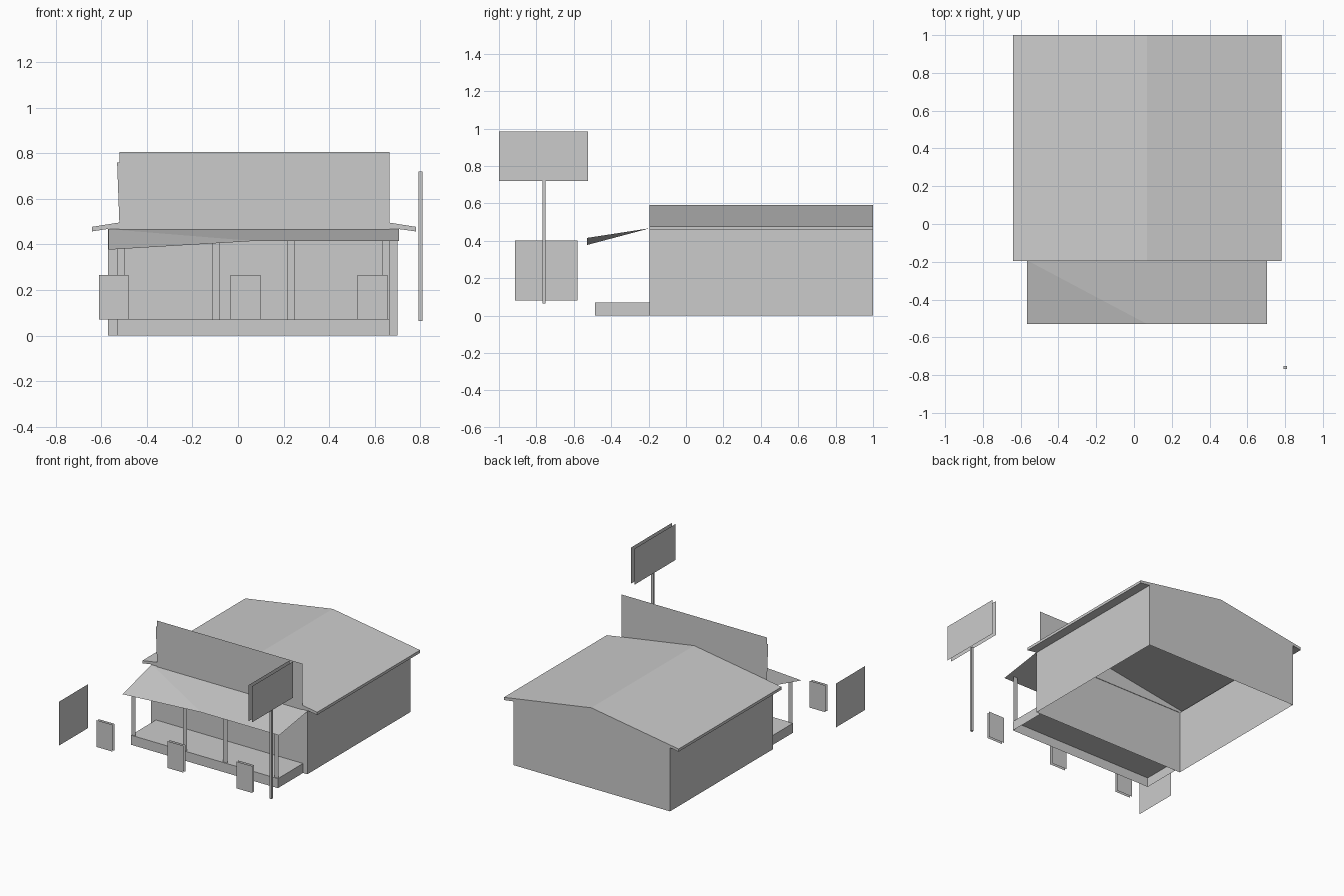
import bpy

if "Cube" in bpy.data.objects:
    bpy.data.objects.remove(bpy.data.objects["Cube"])


def mesh(name, verts, faces):
    me = bpy.data.meshes.new(name)
    me.from_pydata(verts, [], faces)
    me.update()
    ob = bpy.data.objects.new(name, me)
    bpy.context.collection.objects.link(ob)
    return ob


def panel_y(name, x0, x1, z0, z1, y):
    """Flat sheet facing the front."""
    return mesh(name, [(x0, y, z0), (x1, y, z0), (x1, y, z1), (x0, y, z1)], [(0, 1, 2, 3)])


def panel_x(name, y0, y1, z0, z1, x):
    """Flat sheet facing the side."""
    return mesh(name, [(x, y0, z0), (x, y1, z0), (x, y1, z1), (x, y0, z1)], [(0, 1, 2, 3)])


def box(name, lo, hi, skip=()):
    v = [(x, y, z) for x in (lo[0], hi[0]) for y in (lo[1], hi[1]) for z in (lo[2], hi[2])]
    f = {"left": (0, 1, 3, 2), "right": (4, 6, 7, 5), "front": (0, 4, 5, 1),
         "back": (2, 3, 7, 6), "bottom": (0, 2, 6, 4), "top": (1, 5, 7, 3)}
    return mesh(name, v, [q for k, q in f.items() if k not in skip])


# Building shell: gable section with overhanging eaves, open underneath
section = [(-.57, 0), (-.57, .468), (-.64, .457), (-.64, .477), (.07, .59),
           (.78, .477), (.78, .457), (.70, .468), (.70, 0)]
n = len(section)
verts = [(x, y, z) for y in (-.195, 1.0) for x, z in section]
faces = [(i, i + n, i + n + 1, i + 1) for i in range(n - 1)]
faces += [tuple(range(n)), tuple(range(2 * n - 1, n - 1, -1))]
mesh("building_shell", verts, faces)

# False front above the porch, with a slightly crooked backing sheet
panel_y("false_front", -.52, .665, .45, .805, -.2)
mesh("false_front_backing",
     [(-.52, -.197, .49), (.66, -.197, .49), (.66, -.197, .76), (-.53, -.197, .76)],
     [(0, 1, 2, 3)])

# Porch deck, open underneath and against the wall
box("porch_deck", (-.53, -.487, 0), (.665, -.195, .07), skip=("bottom", "back"))

# Sagging porch roof sheet
mesh("porch_roof",
     [(-.567, -.192, .467), (.705, -.192, .467), (.705, -.53, .415),
      (.07, -.53, .415), (-.567, -.53, .377)],
     [(0, 4, 3), (0, 3, 2, 1)])

# Flat porch posts
for i, (x, top) in enumerate([(-.53, .385), (-.112, .41), (.216, .42), (.632, .42)]):
    panel_y(f"porch_post_{i + 1}", x, x + .034, .07, top, -.48)

# Small two-sided boards standing in front of the porch
for i, x in enumerate((-.61, -.032, .525)):
    for side, y in (("front", -.77), ("back", -.75)):
        panel_y(f"small_board_{i + 1}_{side}", x, x + .13, .07, .267, y)

# Roadside sign: pole with two boards
box("sign_pole", (.792, -.768, .065), (.809, -.752, .72))
for side, x in (("inner", .786), ("outer", .815)):
    panel_x(f"sign_board_{side}", -1.0, -.523, .72, .985, x)

# Separate side panel on the left
panel_x("left_side_panel", -.915, -.58, .08, .402, -.815)
